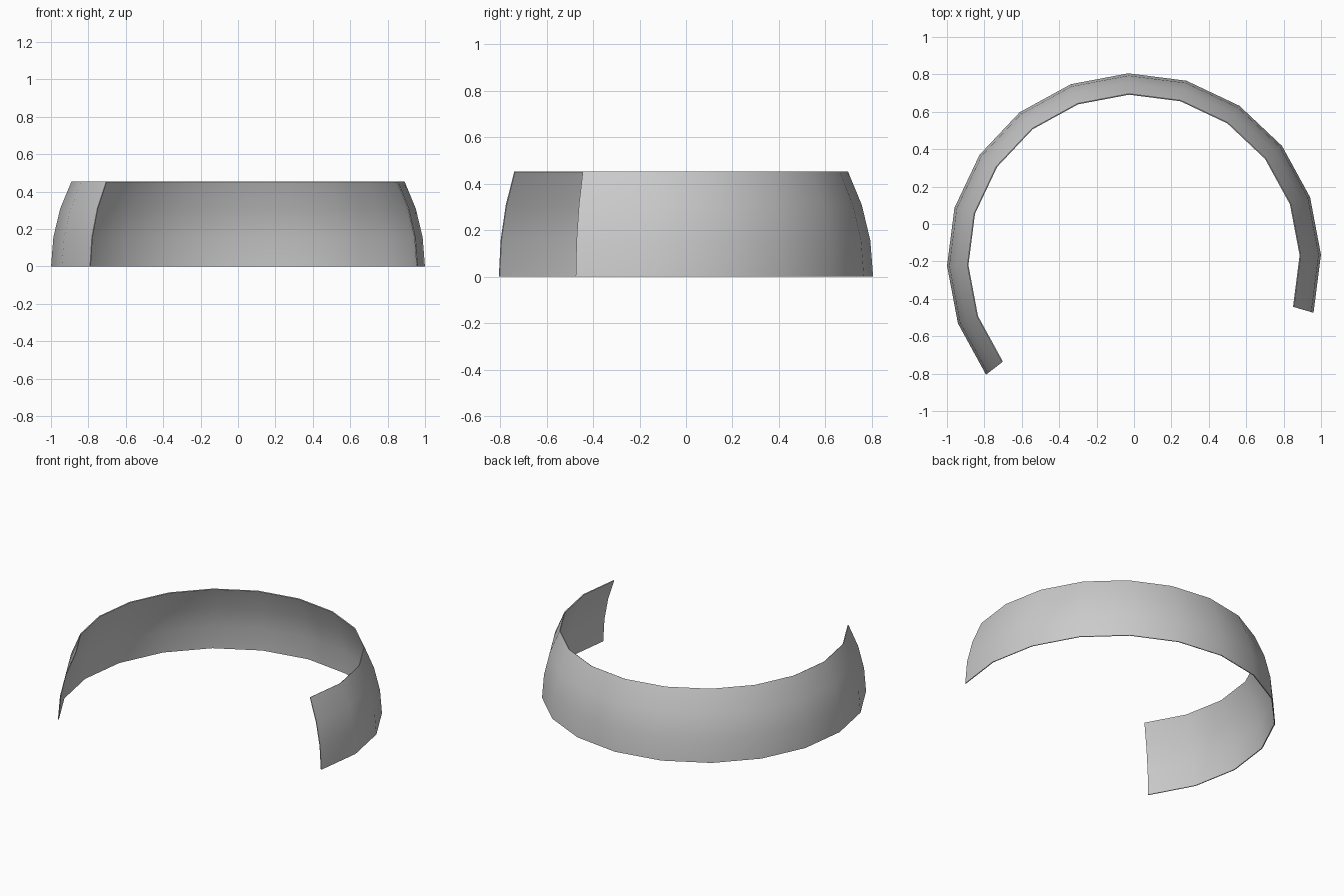
import bpy, bmesh
from math import sin, cos, radians

if "Cube" in bpy.data.objects:
    bpy.data.objects.remove(bpy.data.objects["Cube"])

# Open band: a strip of a 20-sided sphere, from the equator up to 27 degrees
CENTRE_Y = -0.194
START, STEP, COUNT = -16.3, 18, 14
LATITUDES = (0, 9, 18, 27)
THICKNESS = 0.006


def sphere_point(radius, lat, lon):
    a, b = radians(lat), radians(lon)
    return (radius * cos(a) * cos(b),
            radius * cos(a) * sin(b) + CENTRE_Y,
            radius * sin(a))


bm = bmesh.new()


# Closed cross-section at each longitude: outer arc up, inner arc down
def section(lon):
    outer = [bm.verts.new(sphere_point(1, lat, lon)) for lat in LATITUDES]
    inner = [bm.verts.new(sphere_point(1 - THICKNESS, lat, lon))
             for lat in reversed(LATITUDES)]
    return outer + inner


rings = [section(START + STEP * i) for i in range(COUNT)]

# Walls and rims
n = len(rings[0])
for a, b in zip(rings, rings[1:]):
    for j in range(n):
        k = (j + 1) % n
        bm.faces.new((a[j], b[j], b[k], a[k]))

# End caps, one quad per latitude step
for ring in (rings[0], rings[-1]):
    for j in range(n // 2 - 1):
        bm.faces.new((ring[j], ring[j + 1], ring[n - 2 - j], ring[n - 1 - j]))

bmesh.ops.recalc_face_normals(bm, faces=bm.faces)
mesh = bpy.data.meshes.new("curved_band")
bm.to_mesh(mesh)
bm.free()
band = bpy.data.objects.new("curved_band", mesh)
bpy.context.collection.objects.link(band)

# Smooth walls with sharp rims
bpy.context.view_layer.objects.active = band
band.select_set(True)
bpy.ops.object.shade_smooth_by_angle(angle=radians(30))
